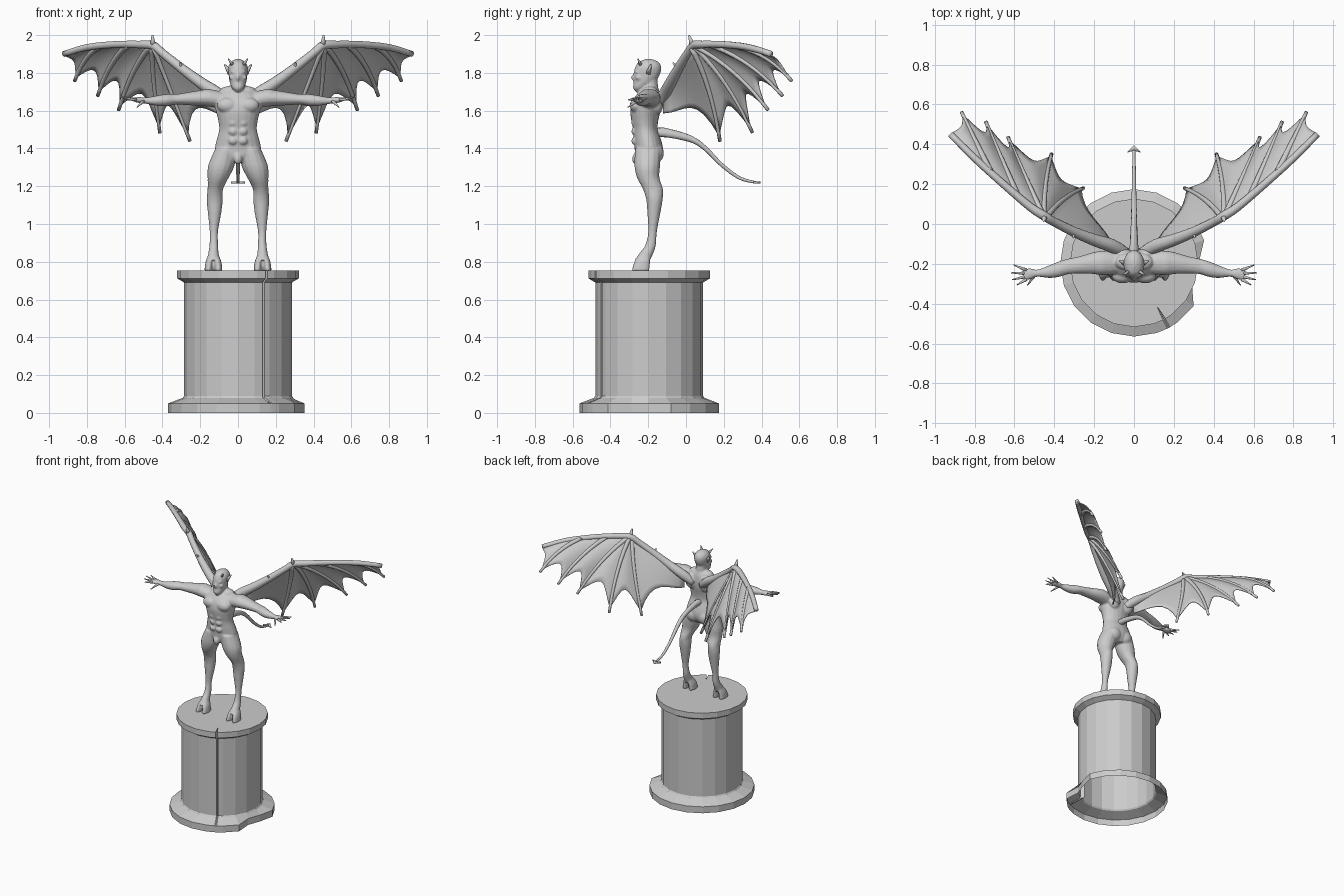
import bpy, bmesh, math
from mathutils import Vector, Matrix

if "Cube" in bpy.data.objects:
    bpy.data.objects.remove(bpy.data.objects["Cube"])

stone = bpy.data.materials.new("grey_stone")
stone.diffuse_color = (0.6, 0.6, 0.6, 1)
stone.use_nodes = True
stone.node_tree.nodes["Principled BSDF"].inputs["Base Color"].default_value = stone.diffuse_color


def finish(name, bm, smooth=True):
    bmesh.ops.recalc_face_normals(bm, faces=bm.faces[:])
    me = bpy.data.meshes.new(name)
    bm.to_mesh(me)
    bm.free()
    me.materials.append(stone)
    ob = bpy.data.objects.new(name, me)
    bpy.context.collection.objects.link(ob)
    for p in me.polygons:
        p.use_smooth = smooth
    return ob


def apply_modifiers(ob):
    bpy.ops.object.select_all(action='DESELECT')
    ob.select_set(True)
    bpy.context.view_layer.objects.active = ob
    for m in list(ob.modifiers):
        bpy.ops.object.modifier_apply(modifier=m.name)


def refine(st, n=3):
    """Catmull-Rom interpolation of loft stations."""
    out = []
    for i in range(len(st) - 1):
        a, b, c, d = (st[max(0, min(len(st) - 1, i + k))] for k in (-1, 0, 1, 2))
        for j in range(n):
            t = j / n
            out.append([0.5 * (2*q + (r-p)*t + (2*p-5*q+4*r-s)*t*t + (3*q-p-3*r+s)*t**3)
                        for p, q, r, s in zip(a, b, c, d)])
    return out + [list(st[-1])]


def loft(bm, stations, axis=None, side=1, seg=12, n=3):
    """Elliptical rings (x, y, z, r1, r2); axis fixes the ring plane, else it follows the path."""
    st = refine(stations, n)
    cs = [Vector(s[:3]) for s in st]
    rings = []
    for i, s in enumerate(st):
        if axis == 'z':
            u, v = Vector((1, 0, 0)), Vector((0, 1, 0))
        elif axis == 'x':
            u, v = Vector((0, 1, 0)), Vector((0, 0, 1))
        else:
            t = (cs[min(i + 1, len(cs) - 1)] - cs[max(i - 1, 0)]).normalized()
            u = t.cross(Vector((0.3, -0.9, 0.3))).normalized()
            v = t.cross(u)
        ring = []
        for k in range(seg):
            a = 2 * math.pi * k / seg
            p = cs[i] + u * max(s[3], .001) * math.cos(a) + v * max(s[4], .001) * math.sin(a)
            ring.append(bm.verts.new((p.x * side, p.y, p.z)))
        rings.append(ring)
    for a, b in zip(rings, rings[1:]):
        for k in range(seg):
            bm.faces.new((a[k], a[(k+1) % seg], b[(k+1) % seg], b[k]))
    bm.faces.new(rings[0])
    bm.faces.new(rings[-1])


def blob(bm, c, r, side=1):
    m = Matrix.Translation((c[0] * side, c[1], c[2])) @ Matrix.Diagonal((*r, 1))
    bmesh.ops.create_uvsphere(bm, u_segments=16, v_segments=10, radius=1, matrix=m)


def spike(bm, a, b, r, side=1):
    loft(bm, [(*a, r, r), (*b, r * .25, r * .25)], side=side, seg=8, n=2)


# Pedestal: hollow turned column with a vertical crack and a chipped foot
bm = bmesh.new()
profile = [(.37, 0), (.37, .05), (.292, .08), (.285, .09), (.285, .69), (.322, .712), (.322, .755)]
crack = (-63.2, -62, -60.8)
angles = sorted([18 * k for k in range(-10, 10)] + list(crack))
rings = []
for r, z in profile:
    ring = []
    for a in angles:
        q = r
        if a == -62 and z > .07:
            q = r - (.03 if z < .7 else .075)
        if z < .06 and a in (0, -18):
            q = .325 if a == 0 else .305
        w = math.radians(a)
        ring.append(bm.verts.new((q * math.cos(w), -.195 + q * math.sin(w), z)))
    rings.append(ring)
for lo, hi in zip(rings, rings[1:]):
    for k in range(len(angles)):
        j = (k + 1) % len(angles)
        bm.faces.new((lo[k], lo[j], hi[j], hi[k]))
bm.faces.new(rings[-1])
finish("pedestal", bm, smooth=False)

# Body: overlapping muscle forms fused into one skin
bm = bmesh.new()
loft(bm, [(0, -.2, 1.325, .06, .05), (0, -.198, 1.36, .108, .07), (0, -.197, 1.40, .122, .075),
          (0, -.205, 1.45, .112, .072), (0, -.215, 1.50, .1, .065), (0, -.218, 1.55, .105, .072),
          (0, -.215, 1.60, .118, .08), (0, -.208, 1.65, .125, .076), (0, -.197, 1.69, .1, .06),
          (0, -.19, 1.715, .05, .045)], 'z', seg=20)
loft(bm, [(0, -.185, 1.67, .05, .05), (0, -.19, 1.73, .04, .042), (0, -.195, 1.79, .04, .042)], 'z')
loft(bm, [(0, -.252, 1.70, .012, .015), (0, -.245, 1.72, .032, .036), (0, -.222, 1.75, .044, .055),
          (0, -.208, 1.79, .05, .07), (0, -.2, 1.83, .052, .069), (0, -.198, 1.858, .038, .052),
          (0, -.198, 1.873, .012, .016)], 'z', seg=16)
blob(bm, (0, -.272, 1.775), (.011, .018, .02))     # nose
blob(bm, (0, -.258, 1.806), (.04, .016, .01))      # brow
blob(bm, (0, -.262, 1.74), (.022, .014, .009))     # mouth
blob(bm, (0, -.265, 1.345), (.022, .02, .03))      # groin
for s in (1, -1):
    # leg
    loft(bm, [(.065, -.20, 1.40, .055, .07), (.088, -.205, 1.31, .07, .069), (.105, -.20, 1.245, .056, .06),
              (.12, -.175, 1.185, .041, .054), (.123, -.167, 1.13, .043, .044), (.124, -.17, 1.06, .036, .035),
              (.128, -.177, .96, .022, .023), (.128, -.187, .89, .023, .028), (.13, -.207, .85, .027, .036),
              (.13, -.23, .81, .034, .042)], 'z', s, 14)
    # cloven hoof
    for d in (-1, 1):
        loft(bm, [(.13 + d * .012, -.215, .84, .014, .028), (.13 + d * .022, -.232, .80, .02, .042),
                  (.13 + d * .027, -.24, .752, .021, .047)], 'z', s)
    # arm
    loft(bm, [(.08, -.195, 1.655, .055, .045), (.15, -.195, 1.667, .062, .047), (.21, -.197, 1.666, .054, .041),
              (.27, -.205, 1.663, .044, .034), (.33, -.213, 1.66, .039, .028), (.38, -.228, 1.656, .039, .032),
              (.43, -.24, 1.653, .031, .027), (.485, -.247, 1.653, .018, .017), (.52, -.25, 1.656, .028, .016),
              (.555, -.255, 1.659, .03, .011)], 'x', s, 14)
    blob(bm, (.16, -.196, 1.675), (.055, .058, .04), s)     # shoulder
    blob(bm, (.056, -.262, 1.628), (.056, .036, .04), s)    # chest
    blob(bm, (.05, -.165, 1.375), (.056, .048, .055), s)    # buttock
    blob(bm, (.06, -.15, 1.64), (.05, .03, .06), s)         # shoulder blade
    blob(bm, (.045, -.19, 1.705), (.05, .04, .025), s)      # neck muscle
    for z in (1.44, 1.49, 1.535):
        blob(bm, (.026, -.272, z), (.024, .017, .021), s)   # abdomen
    blob(bm, (.03, -.25, 1.775), (.018, .018, .014), s)     # cheek
body = finish("body", bm)
m = body.modifiers.new("fuse", 'REMESH')
m.mode, m.voxel_size, m.use_smooth_shade = 'VOXEL', .006, True
m = body.modifiers.new("soften", 'SMOOTH')
m.factor, m.iterations = .5, 3
apply_modifiers(body)
for p in body.data.polygons:
    p.use_smooth = True

# Fingers, ears and horns
bm = bmesh.new()
for s in (1, -1):
    for y0, tip in ((-.232, (.605, -.205, 1.668)), (-.248, (.618, -.245, 1.674)),
                    (-.263, (.612, -.28, 1.668)), (-.277, (.588, -.306, 1.658))):
        spike(bm, (.54, y0, 1.659), tip, .010, s)
    spike(bm, (.5, -.258, 1.652), (.535, -.308, 1.618), .010, s)
finish("fingers", bm)
bm = bmesh.new()
for s in (1, -1):
    spike(bm, (.042, -.2, 1.80), (.072, -.185, 1.845), .015, s)
    spike(bm, (.03, -.24, 1.845), (.052, -.255, 1.875), .010, s)
finish("ears_and_horns", bm)

# Tail with an arrow-shaped tip
bm = bmesh.new()
loft(bm, [(0, -.18, 1.475, .032, .028), (0, -.12, 1.485, .027, .022), (0, .02, 1.452, .018, .015),
          (0, .10, 1.402, .014, .012), (0, .19, 1.312, .011, .01), (0, .285, 1.243, .009, .009),
          (0, .37, 1.22, .007, .007)], seg=10, n=4)
flat = [(0, .395), (.036, .358), (.008, .366), (-.008, .366), (-.036, .358)]
lower, upper = ([bm.verts.new((x, y, 1.22 + h)) for x, y in flat] for h in (-.006, .006))
bm.faces.new(lower)
bm.faces.new(upper)
for k in range(5):
    bm.faces.new((lower[k], lower[(k+1) % 5], upper[(k+1) % 5], upper[k]))
finish("tail", bm)

# Wings: spine start and tip, from the outer end to the body
spines = [((.80, .33, 1.94), (.925, .46, 1.89)), ((.72, .26, 1.945), (.865, .56, 1.757)),
          ((.58, .13, 1.95), (.743, .512, 1.678)), ((.46, .045, 1.945), (.632, .435, 1.603)),
          ((.455, .04, 1.945), (.414, .352, 1.483)), ((.445, .03, 1.935), (.254, .18, 1.438)),
          ((.09, -.12, 1.69), (.10, -.12, 1.58))]


def spine_point(i, t):
    a, b = map(Vector, spines[i])
    bow = Vector((.015, .025, .045)) if 0 < i < 6 else Vector()
    return a.lerp(b, t) + bow * 4 * t * (1 - t) * .6


for s, label in ((1, "left"), (-1, "right")):
    bm = bmesh.new()
    # wing arm
    loft(bm, [(.04, -.15, 1.63, .03, .03), (.11, -.11, 1.69, .034, .034), (.2, -.08, 1.75, .03, .03),
              (.3, -.04, 1.825, .025, .025), (.4, .01, 1.905, .022, .022), (.45, .04, 1.945, .023, .023),
              (.52, .085, 1.95, .021, .021), (.65, .195, 1.95, .019, .019), (.8, .33, 1.935, .018, .018),
              (.92, .45, 1.9, .016, .016)], side=s, seg=10)
    # spines with hooked ends
    for i in range(1, 6):
        st = [(*spine_point(i, k / 5), .017 - .0015 * k, .017 - .0015 * k) for k in range(6)]
        loft(bm, st, side=s, seg=8, n=2)
    spike(bm, (.45, .035, 1.945), (.453, .015, 2.0), .018, s)
    spike(bm, (.3, -.04, 1.82), (.305, -.07, 1.855), .013, s)
    finish(label + "_wing_bones", bm)
    # scalloped membrane panels
    bm = bmesh.new()
    N = 8
    for i in range(6):
        dip = .12 if i == 0 else .24
        grid = []
        for a in range(N + 1):
            u, row = a / N, []
            swell = math.sin(math.pi * u)
            for b in range(N + 1):
                t = .95 * b / N * (1 - dip * swell)
                p = spine_point(i, t).lerp(spine_point(i + 1, t), u)
                p += Vector((-.006, .01, .012)) * swell * (b / N)
                row.append(bm.verts.new((p.x * s, p.y, p.z)))
            grid.append(row)
        for a in range(N):
            for b in range(N):
                bm.faces.new((grid[a][b], grid[a+1][b], grid[a+1][b+1], grid[a][b+1]))
    bmesh.ops.remove_doubles(bm, verts=bm.verts[:], dist=.0005)
    skin = finish(label + "_wing_membrane", bm)
    m = skin.modifiers.new("thickness", 'SOLIDIFY')
    m.thickness, m.offset = .006, 0
    apply_modifiers(skin)
